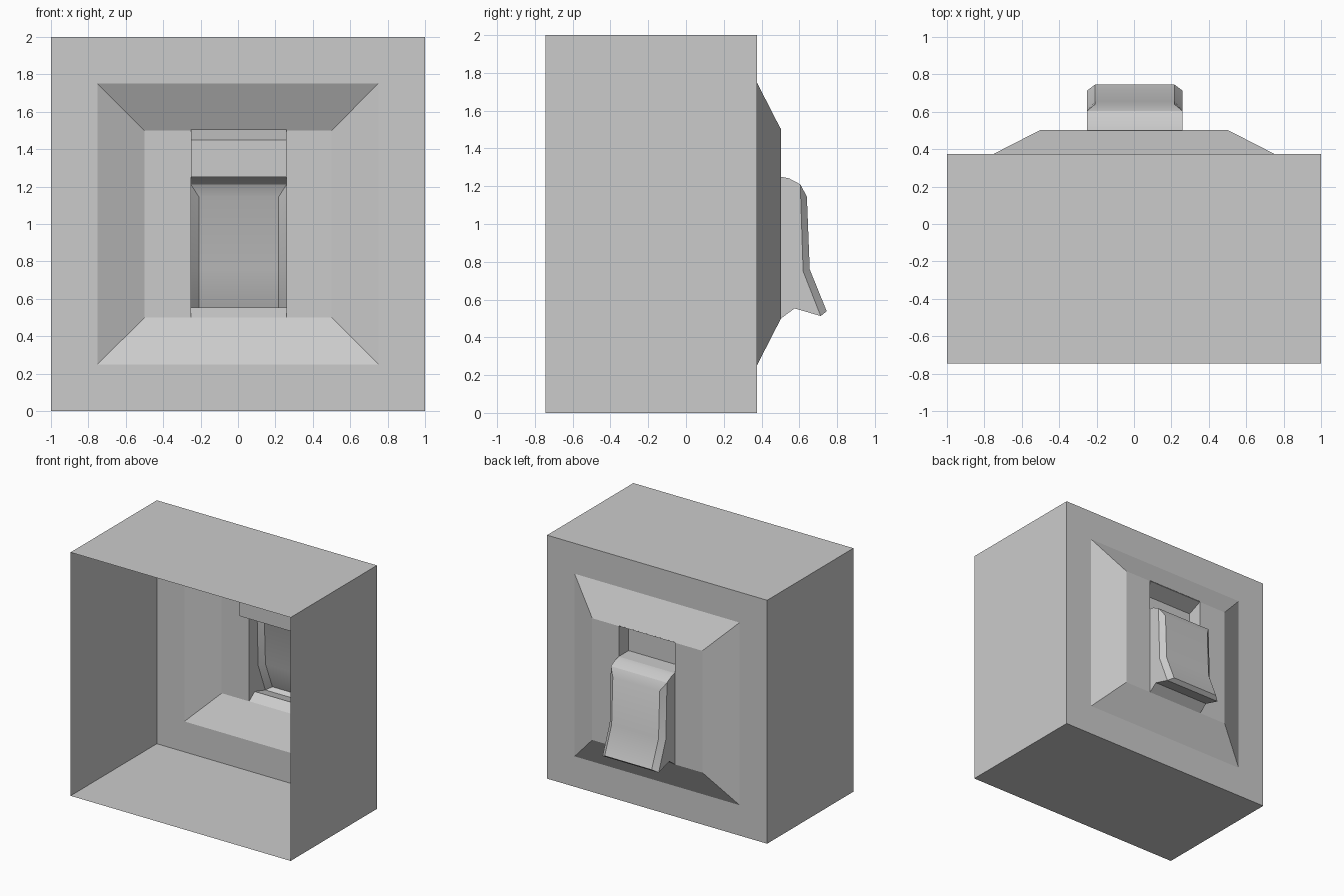
import bpy, bmesh

if "Cube" in bpy.data.objects:
    bpy.data.objects.remove(bpy.data.objects["Cube"])

grey = bpy.data.materials.new("plain grey")
grey.diffuse_color = (0.6, 0.6, 0.6, 1)
grey.use_nodes = True
grey.node_tree.nodes["Principled BSDF"].inputs["Base Color"].default_value = grey.diffuse_color
SLOT_X, HALF_SLOT = 0.004, 0.255      # slot centre and half width


def finish(name, bm, smooth=False):
    bmesh.ops.remove_doubles(bm, verts=bm.verts, dist=1e-5)
    bmesh.ops.recalc_face_normals(bm, faces=bm.faces)
    mesh = bpy.data.meshes.new(name)
    bm.to_mesh(mesh)
    bm.free()
    mesh.materials.append(grey)
    ob = bpy.data.objects.new(name, mesh)
    bpy.context.collection.objects.link(ob)
    if smooth:
        bpy.context.view_layer.objects.active = ob
        ob.select_set(True)
        bpy.ops.object.shade_smooth_by_angle(angle=0.5)
        ob.select_set(False)


def face(bm, pts):
    return bm.faces.new([bm.verts.new(p) for p in pts])


def ring(half, y):
    """Square outline centred on z = 1."""
    return [(sx * half, y, 1 + sz * half) for sx, sz in ((-1, -1), (1, -1), (1, 1), (-1, 1))]


def strip(bm, profile):
    """Sweep (half width, y, z) points into a mirrored band."""
    for (wa, ya, za), (wb, yb, zb) in zip(profile, profile[1:]):
        face(bm, [(SLOT_X - wa, ya, za), (SLOT_X + wa, ya, za),
                  (SLOT_X + wb, yb, zb), (SLOT_X - wb, yb, zb)])


def sides(bm, outline, width=None):
    """Close both ends of a band; points are (half width, y, z)."""
    for s in (-1, 1):
        face(bm, [(SLOT_X + s * w, y, z) for w, y, z in outline])


# Open-fronted shell: outer walls, flat back, sloped raised border, slotted plate
bm = bmesh.new()
rings = [ring(1, -0.745), ring(1, 0.375), ring(0.75, 0.375), ring(0.5, 0.503)]
for a, b in zip(rings, rings[1:]):
    for i in range(4):
        j = (i + 1) % 4
        face(bm, [a[i], a[j], b[j], b[i]])
for s in (-1, 1):
    xi = SLOT_X + s * HALF_SLOT
    face(bm, [(s * 0.5, 0.503, 0.5), (xi, 0.503, 0.5), (xi, 0.503, 1.5), (s * 0.5, 0.503, 1.5)])
finish("box_shell", bm)

# Recessed pocket above the lever, with a sloping roof
W = HALF_SLOT
pocket = [(W, 0.503, 1.505), (W, 0.375, 1.45), (W, 0.375, 1.25), (W, 0.503, 1.25)]
bm = bmesh.new()
strip(bm, pocket)
sides(bm, pocket)
finish("slot_pocket", bm)

# Hollow rocker lever with bevelled outer face
N = 0.213
edge = [(W, 0.605, 1.21), (W, 0.62, 0.75), (W, 0.713, 0.513)]     # outer edge of the sides
front = [(N, 0.64, 1.145), (N, 0.655, 0.76), (N, 0.745, 0.538)]   # narrower outer face
top = [(W, 0.503, 1.25), (W, 0.545, 1.242), edge[0]]
bottom = [edge[-1], (W, 0.575, 0.553), (W, 0.503, 0.5)]
bm = bmesh.new()
strip(bm, top + front + bottom)
sides(bm, top + edge[1:] + bottom[1:])
for i in range(2):
    sides(bm, [edge[i], edge[i + 1], front[i + 1], front[i]])
finish("rocker_lever", bm, smooth=True)
